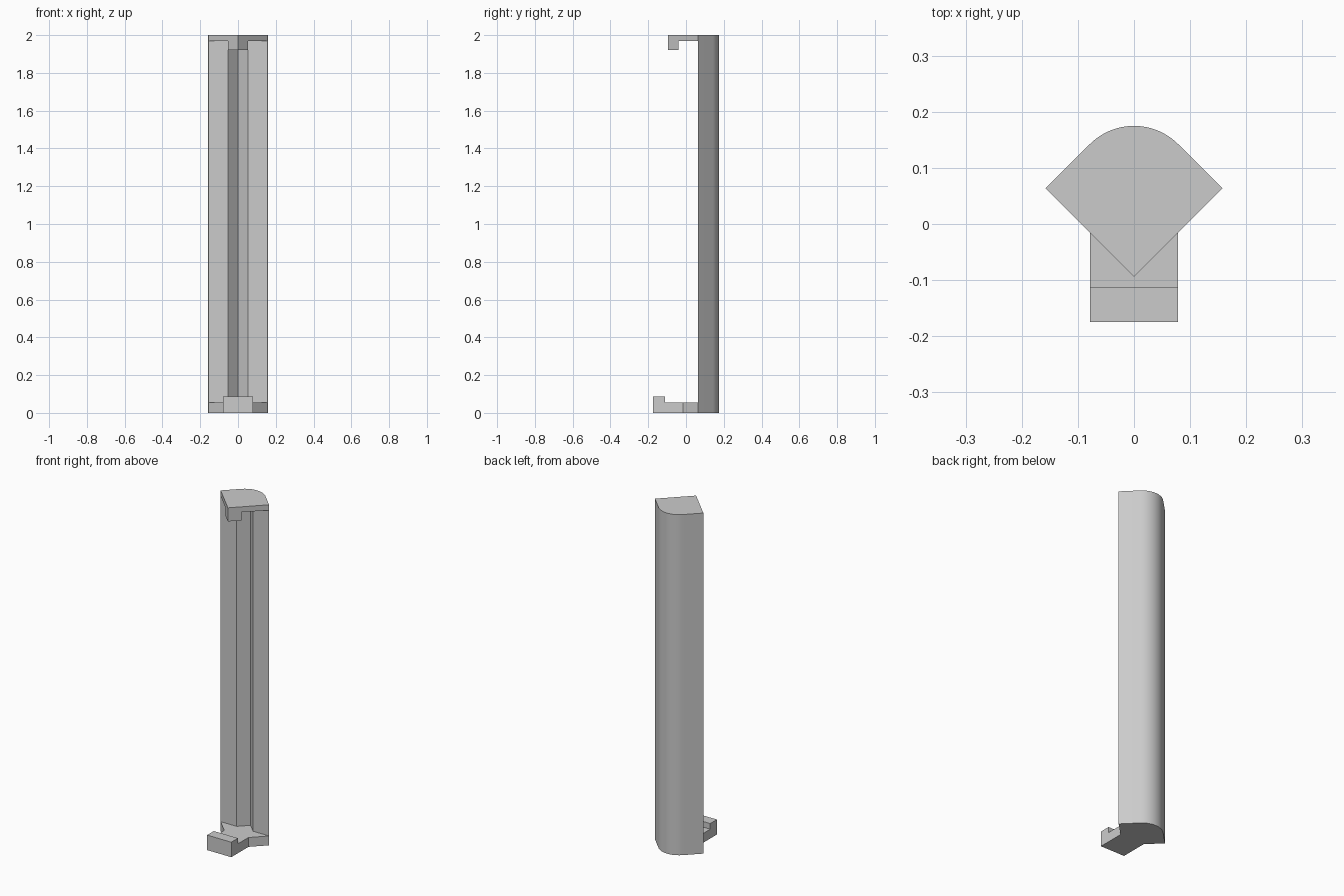
import bpy, bmesh, math

if "Cube" in bpy.data.objects:
    bpy.data.objects.remove(bpy.data.objects["Cube"])

CY = 0.0635           # y of the square section's centre
A = 0.1575            # half diagonal of the square section
R = A / math.sqrt(2)  # radius of the rounded back corner
GROOVE = 0.053        # half width and depth of the front groove
BW = 0.0785           # half width of the foot
FRONT = -0.1745

grey = bpy.data.materials.new("plain grey")
grey.diffuse_color = (0.6, 0.6, 0.6, 1)
grey.use_nodes = True
grey.node_tree.nodes["Principled BSDF"].inputs["Base Color"].default_value = grey.diffuse_color

# Rounded back, running from the right wing tip to the left wing tip
arc = [math.radians(45 + 90 * i / 24) for i in range(25)]
back = [(A, CY)] + [(R * math.cos(t), CY + R * math.sin(t)) for t in arc] + [(-A, CY)]


def extrude(name, outline, z0, z1):
    """Prism from an outline in plan."""
    bm = bmesh.new()
    face = bm.faces.new([bm.verts.new((x, y, z0)) for x, y in outline])
    top = bmesh.ops.extrude_face_region(bm, geom=[face])["geom"]
    bmesh.ops.translate(bm, vec=(0, 0, z1 - z0),
                        verts=[v for v in top if isinstance(v, bmesh.types.BMVert)])
    bmesh.ops.recalc_face_normals(bm, faces=bm.faces)
    mesh = bpy.data.meshes.new(name)
    bm.to_mesh(mesh)
    bm.free()
    mesh.materials.append(grey)
    ob = bpy.data.objects.new(name, mesh)
    bpy.context.collection.objects.link(ob)
    bpy.ops.object.select_all(action="DESELECT")
    ob.select_set(True)
    bpy.context.view_layer.objects.active = ob
    bpy.ops.object.shade_smooth_by_angle(angle=math.radians(20))
    return ob


tip = CY - A
notch = CY - A + BW   # where the foot meets the square section

# Column with a V groove in front
extrude("column", back + [(-GROOVE, CY), (0, CY + GROOVE), (GROOVE, CY)], 0.055, 1.968)

# Top cap and its hanging pointed lip
extrude("top_cap", back + [(0, tip)], 1.968, 2.0)
extrude("top_lip", [(GROOVE, tip + GROOVE), (-GROOVE, tip + GROOVE), (0, tip)], 1.92, 1.968)

# Base with a foot reaching forward and a raised lip at its end
extrude("base", back + [(-BW, notch), (-BW, FRONT), (BW, FRONT), (BW, notch)], 0, 0.055)
extrude("base_lip", [(-BW, FRONT), (BW, FRONT), (BW, -0.1125), (-BW, -0.1125)], 0.055, 0.088)
